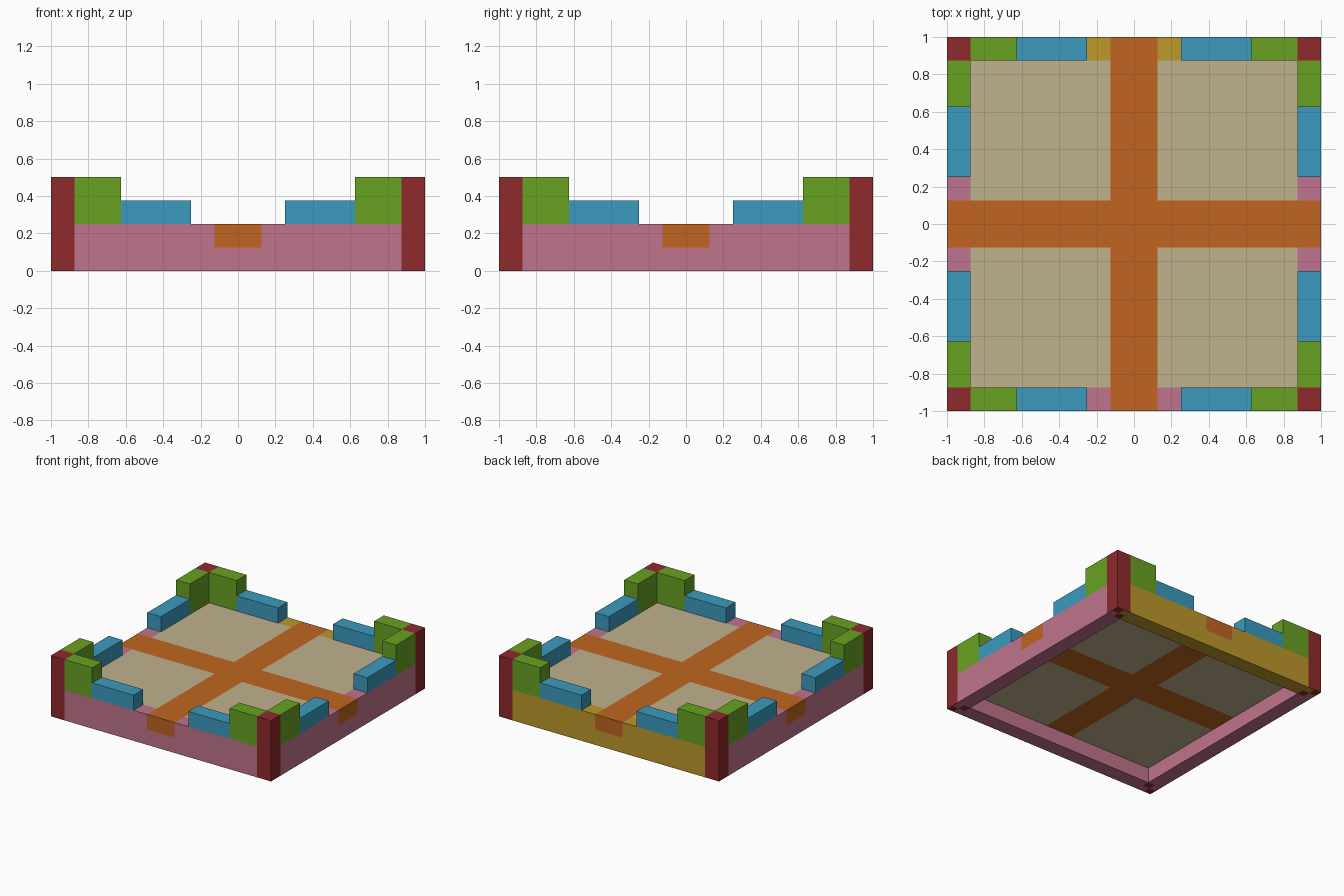
import bpy
import bmesh
from math import pi
from mathutils import Matrix, Vector

old = bpy.data.objects.get("Cube")
if old:
    bpy.data.objects.remove(old, do_unlink=True)


def material(name, hex_code):
    """Flat material from an sRGB hex string, stored as linear values."""
    srgb = [int(hex_code[i:i + 2], 16) / 255 for i in (0, 2, 4)]
    color = [c / 12.92 if c < 0.04 else ((c + 0.055) / 1.055) ** 2.4 for c in srgb] + [1]
    mat = bpy.data.materials.new(name)
    mat.use_nodes = True
    mat.diffuse_color = color
    mat.node_tree.nodes["Principled BSDF"].inputs["Base Color"].default_value = color
    return mat


RED = material("dark_red", "8f2a2c")
GREEN = material("green", "68a222")
BLUE = material("blue", "3b9bbf")
PINK = material("pink", "c0748c")
GOLD = material("gold", "bd982a")
ORANGE = material("orange", "c06520")
SAND = material("sand", "c0b28c")

EDGE = 1.0       # outer half width
INNER = 0.875    # inner face of the walls
PATH = 0.125     # half width of the crossing paths, also the floor underside
FLOOR = 0.25     # floor and wall top
TOP = 0.5        # post top


def block(name, low, high, mats, turn=0, cuts=(), rule=None):
    """Box between two corners, cut by (axis, value) planes, coloured by a rule, quarter-turned."""
    low, high = Vector(low), Vector(high)
    bm = bmesh.new()
    bmesh.ops.create_cube(bm, size=1)
    bmesh.ops.scale(bm, vec=high - low, verts=bm.verts)
    bmesh.ops.translate(bm, vec=(low + high) / 2, verts=bm.verts)
    for axis, value in cuts:
        normal = Vector((0, 0, 0))
        normal[axis] = 1
        bmesh.ops.bisect_plane(bm, geom=bm.verts[:] + bm.edges[:] + bm.faces[:],
                               plane_co=normal * value, plane_no=normal)
    if rule:
        for face in bm.faces:
            face.material_index = rule(face.calc_center_median(), face.normal)
    bmesh.ops.rotate(bm, matrix=Matrix.Rotation(turn * pi / 2, 3, "Z"), verts=bm.verts)
    mesh = bpy.data.meshes.new(name)
    bm.to_mesh(mesh)
    bm.free()
    for mat in mats:
        mesh.materials.append(mat)
    obj = bpy.data.objects.new(name, mesh)
    bpy.context.collection.objects.link(obj)
    return obj


def wall_rule(center, normal):
    return int(abs(center.x) < PATH and center.z > PATH)


def floor_rule(center, normal):
    return int(min(abs(center.x), abs(center.y)) < PATH)


MID = (EDGE + INNER) / 2


def post_rule(center, normal):
    # Underside is chequered: red on the diagonal, wall colours beside it
    if normal.z > -0.5:
        return 0
    outer_x, outer_y = center.x < -MID, center.y < -MID
    return 0 if outer_x == outer_y else (1 if outer_y else 2)


# Floor slab with the crossing paths
block("floor", (-INNER, -INNER, PATH), (INNER, INNER, FLOOR), [SAND, ORANGE],
      cuts=[(axis, s * PATH) for axis in (0, 1) for s in (-1, 1)], rule=floor_rule)

# Four identical sides; the back one is gold
side_names = ("front", "left", "back", "right")
wall_mats = (PINK, PINK, GOLD, PINK)
for turn, side in enumerate(side_names):
    block(f"{side}_wall", (-INNER, -EDGE, 0), (INNER, -INNER, FLOOR), [wall_mats[turn], ORANGE],
          turn, [(0, -PATH), (0, PATH), (2, PATH)], wall_rule)
    block(f"{side}_corner_post", (-EDGE, -EDGE, 0), (-INNER, -INNER, TOP),
          [RED, wall_mats[turn], wall_mats[turn - 1]],
          turn, [(0, -MID), (1, -MID)], post_rule)
    # Stepped parapets on both halves of the wall
    for sign, half in ((-1, "a"), (1, "b")):
        for part, near, far, top, mat in (("low_parapet", 0.25, 0.625, 0.375, BLUE),
                                          ("high_parapet", 0.625, INNER, TOP, GREEN)):
            x0, x1 = sorted((sign * near, sign * far))
            block(f"{side}_{part}_{half}", (x0, -EDGE, FLOOR), (x1, -INNER, top), [mat], turn)
